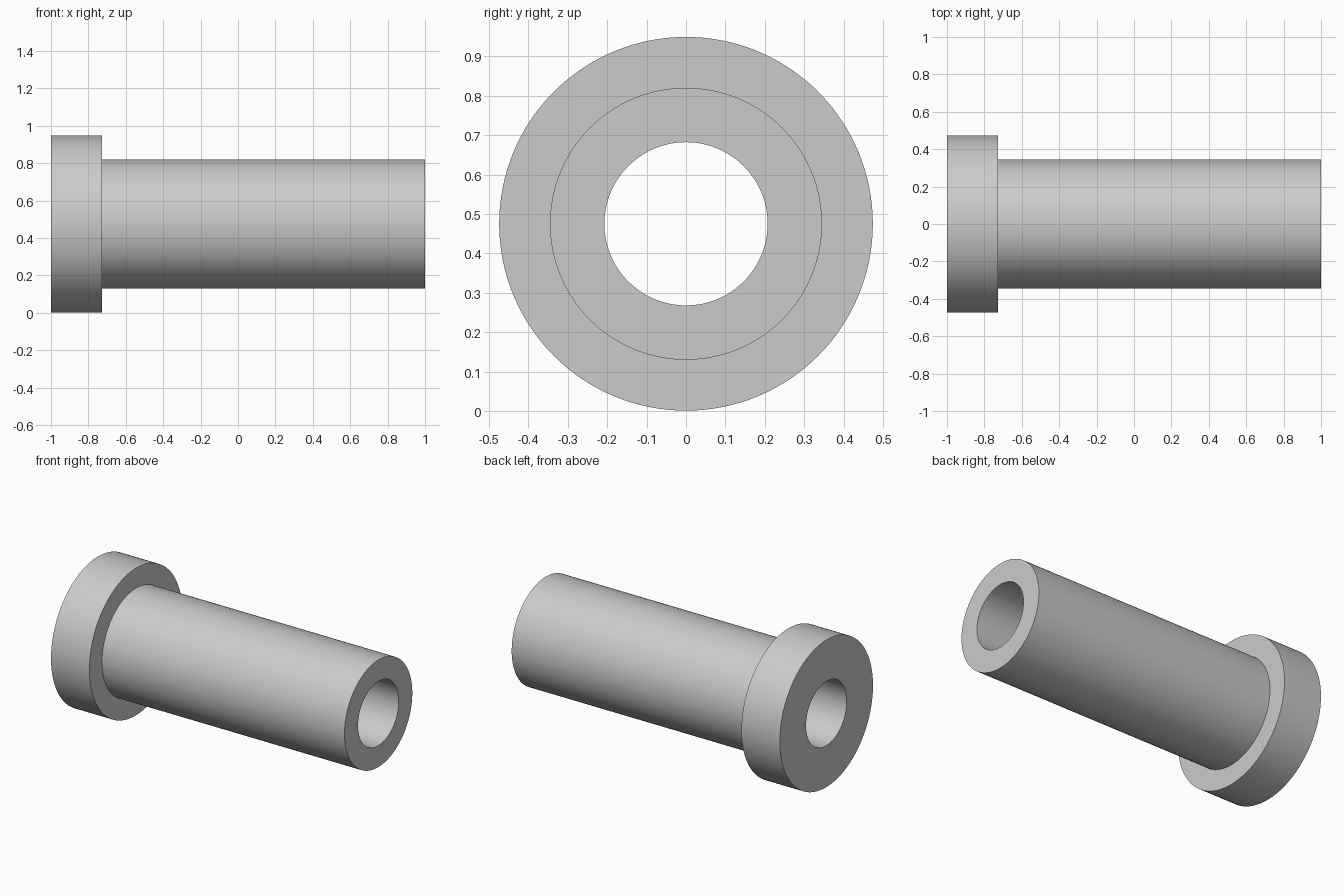
import bpy
import bmesh
import math
from mathutils import Vector

cube = bpy.data.objects.get("Cube")
if cube:
    bpy.data.objects.remove(cube, do_unlink=True)

SEGMENTS = 128
FLANGE_R, SHAFT_R, BORE_R = 0.474, 0.345, 0.207
LEFT_END, SHOULDER, RIGHT_END = -1.0, -0.727, 1.0
AXIS_Z = 0.475

# Plain grey metal
grey = bpy.data.materials.new("light_grey")
grey.use_nodes = True
colour = (0.6, 0.6, 0.6, 1.0)
grey.diffuse_color = colour
grey.node_tree.nodes["Principled BSDF"].inputs["Base Color"].default_value = colour

# Closed half section of the flanged bushing: (x, radius)
section = [
    (LEFT_END, BORE_R), (LEFT_END, FLANGE_R),
    (SHOULDER, FLANGE_R), (SHOULDER, SHAFT_R),
    (RIGHT_END, SHAFT_R), (RIGHT_END, BORE_R),
]

# Revolve the section around the x axis
bm = bmesh.new()
verts = [bm.verts.new((x, 0, r)) for x, r in section]
edges = [bm.edges.new((verts[i - 1], verts[i])) for i in range(len(verts))]
bmesh.ops.spin(bm, geom=verts + edges, cent=Vector(), axis=Vector((1, 0, 0)),
               angle=math.tau, steps=SEGMENTS, use_merge=True)
bmesh.ops.remove_doubles(bm, verts=bm.verts[:], dist=0.0001)
bmesh.ops.recalc_face_normals(bm, faces=bm.faces[:])

mesh = bpy.data.meshes.new("flanged_bushing")
bm.to_mesh(mesh)
bm.free()
mesh.materials.append(grey)

bushing = bpy.data.objects.new("flanged_bushing", mesh)
bushing.location.z = AXIS_Z
bpy.context.collection.objects.link(bushing)

# Smooth round walls, crisp rims
bpy.ops.object.select_all(action="DESELECT")
bushing.select_set(True)
bpy.context.view_layer.objects.active = bushing
bpy.ops.object.shade_smooth_by_angle(angle=math.radians(30))
